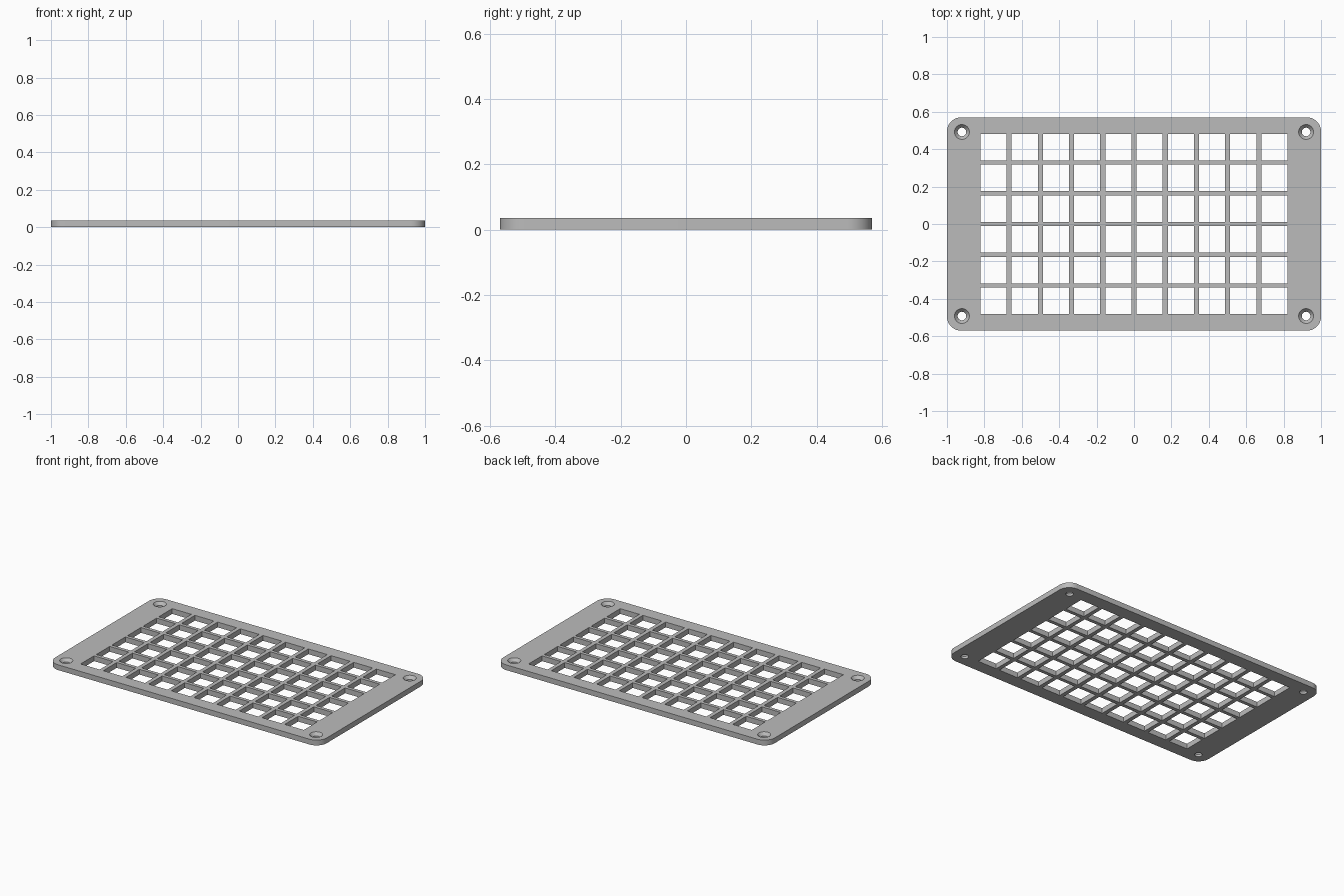
import bpy, bmesh
from math import cos, sin, pi, radians

if "Cube" in bpy.data.objects:
    bpy.data.objects.remove(bpy.data.objects["Cube"])

LENGTH, DEPTH, THICK, CORNER = 2.0, 1.14, 0.035, 0.075
COLS, ROWS = 10, 6
PITCH_X, PITCH_Y = 0.167, 0.1645
OPEN_X, OPEN_Y = 0.14, 0.141
HOLE_X, HOLE_Y = 0.92, 0.492

grey = bpy.data.materials.new("plain grey")
grey.use_nodes = True
colour = (0.5, 0.5, 0.5, 1)
grey.diffuse_color = colour
grey.node_tree.nodes["Principled BSDF"].inputs["Base Color"].default_value = colour


def loft(bm, rings):
    """Skin stacked rings of points into a closed solid."""
    loops = [[bm.verts.new(p) for p in ring] for ring in rings]
    n = len(loops[0])
    for low, high in zip(loops, loops[1:]):
        for i in range(n):
            j = (i + 1) % n
            bm.faces.new((low[i], low[j], high[j], high[i]))
    bm.faces.new(loops[0][::-1])
    bm.faces.new(loops[-1])


def rounded_rect(z, steps=10):
    pts = []
    for k, (sx, sy) in enumerate(((1, 1), (-1, 1), (-1, -1), (1, -1))):
        for i in range(steps + 1):
            a = (k + i / steps) * pi / 2
            pts.append((sx * (LENGTH / 2 - CORNER) + CORNER * cos(a),
                        sy * (DEPTH / 2 - CORNER) + CORNER * sin(a), z))
    return pts


def circle(x, y, z, r, n=32):
    return [(x + r * cos(2 * pi * i / n), y + r * sin(2 * pi * i / n), z) for i in range(n)]


def rect(x, y, z):
    return [(x + sx * OPEN_X / 2, y + sy * OPEN_Y / 2, z)
            for sx, sy in ((-1, -1), (1, -1), (1, 1), (-1, 1))]


def add_object(name, bm):
    bmesh.ops.recalc_face_normals(bm, faces=bm.faces)
    mesh = bpy.data.meshes.new(name)
    bm.to_mesh(mesh)
    bm.free()
    mesh.materials.append(grey)
    obj = bpy.data.objects.new(name, mesh)
    bpy.context.collection.objects.link(obj)
    return obj


# Rounded plate
bm = bmesh.new()
loft(bm, [rounded_rect(0), rounded_rect(THICK)])
plate = add_object("grid_plate", bm)

# Cutter: rectangular openings and countersunk screw holes
bm = bmesh.new()
for c in range(COLS):
    for r in range(ROWS):
        x = (c - (COLS - 1) / 2) * PITCH_X
        y = (r - (ROWS - 1) / 2) * PITCH_Y
        loft(bm, [rect(x, y, -0.02), rect(x, y, THICK + 0.02)])
for sx in (-1, 1):
    for sy in (-1, 1):
        profile = ((-0.02, 0.023), (0.015, 0.023), (THICK, 0.04), (THICK + 0.01, 0.0485))
        loft(bm, [circle(sx * HOLE_X, sy * HOLE_Y, z, r) for z, r in profile])
cutter = add_object("opening_cutter", bm)
cutter.hide_render = True

# Cut the openings, then discard the cutter
bpy.ops.object.select_all(action="DESELECT")
bpy.context.view_layer.objects.active = plate
plate.select_set(True)
cut = plate.modifiers.new("openings", "BOOLEAN")
cut.operation = "DIFFERENCE"
cut.solver = "EXACT"
cut.object = cutter
bpy.ops.object.modifier_apply(modifier=cut.name)
bpy.data.objects.remove(cutter)
bpy.ops.object.shade_smooth_by_angle(angle=radians(30))
